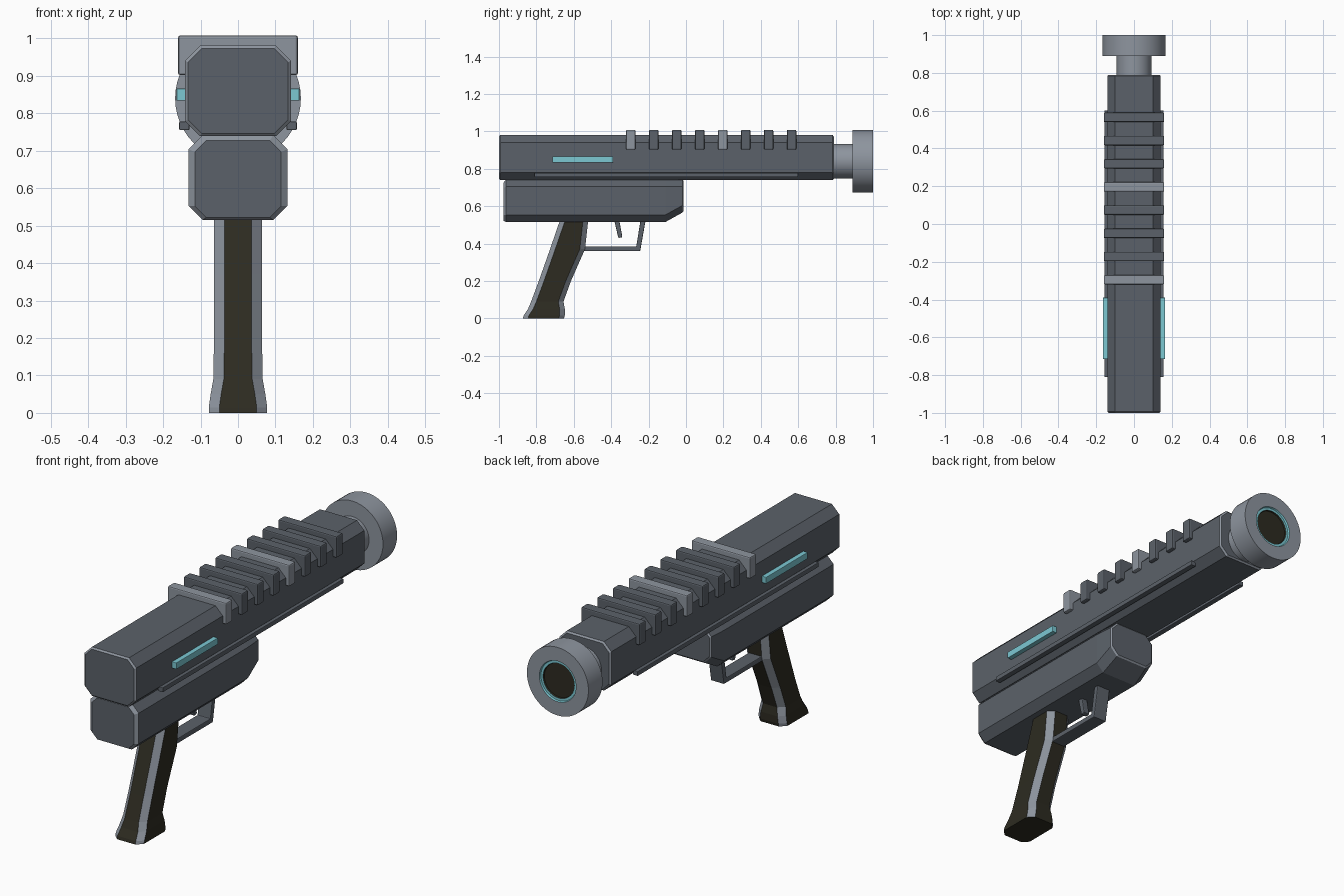
import bpy, bmesh, math
from mathutils import Vector

if "Cube" in bpy.data.objects:
    bpy.data.objects.remove(bpy.data.objects["Cube"])


def material(name, rgb):
    m = bpy.data.materials.new(name)
    m.diffuse_color = (*rgb, 1)
    m.use_nodes = True
    m.node_tree.nodes["Principled BSDF"].inputs["Base Color"].default_value = m.diffuse_color
    return m


GUNMETAL = material("dark gunmetal", (0.105, 0.121, 0.143))
STEEL = material("light steel", (0.27, 0.30, 0.345))
GLOW = material("cyan glow", (0.20, 0.58, 0.65))
RUBBER = material("black olive rubber", (0.026, 0.024, 0.015))


def finish(name, bm, mats, bevel=0, smooth=False):
    bmesh.ops.recalc_face_normals(bm, faces=bm.faces)
    me = bpy.data.meshes.new(name)
    bm.to_mesh(me)
    bm.free()
    ob = bpy.data.objects.new(name, me)
    bpy.context.collection.objects.link(ob)
    for m in mats:
        me.materials.append(m)
    if bevel:
        mod = ob.modifiers.new("edge bevel", 'BEVEL')
        mod.width = bevel
        mod.segments = 2
    if smooth:
        bpy.ops.object.select_all(action='DESELECT')
        ob.select_set(True)
        bpy.context.view_layer.objects.active = ob
        bpy.ops.object.shade_smooth_by_angle(angle=math.radians(35))
    return ob


def octagon(w, lo, hi, c):
    """Chamfered rectangle: half width w, second axis from lo to hi."""
    return [(w - c, lo), (w, lo + c), (w, hi - c), (w - c, hi),
            (c - w, hi), (-w, hi - c), (-w, lo + c), (c - w, lo)]


def loft(name, rings, mats, rule=None):
    """Skin a list of vertex rings; rule(ring, side) gives the material slot."""
    bm = bmesh.new()
    vs = [[bm.verts.new(p) for p in r] for r in rings]
    n = len(vs[0])
    for i in range(len(vs) - 1):
        for j in range(n):
            k = (j + 1) % n
            f = bm.faces.new((vs[i][j], vs[i][k], vs[i + 1][k], vs[i + 1][j]))
            f.material_index = rule(i, j) if rule else 0
    bm.faces.new(vs[0])
    bm.faces.new(vs[-1])
    return finish(name, bm, mats)


def box(name, x, y, z, mat, bevel=0.004):
    bm = bmesh.new()
    bmesh.ops.create_cube(bm, size=1)
    for v in bm.verts:
        v.co = Vector([a + (b - a) * (t + 0.5) for (a, b), t in zip((x, y, z), v.co)])
    return finish(name, bm, [mat], bevel)


def lathe(name, profile, mats, slots, z=0.84, n=48):
    """Revolve (radius, y) points about the barrel axis."""
    bm = bmesh.new()
    rings = [[bm.verts.new((r * math.cos(a), y, z + r * math.sin(a)))
              for a in (2 * math.pi * i / n for i in range(n))] for r, y in profile]
    for i in range(len(rings) - 1):
        for j in range(n):
            k = (j + 1) % n
            f = bm.faces.new((rings[i][j], rings[i][k], rings[i + 1][k], rings[i + 1][j]))
            f.material_index = slots[i]
    bm.faces.new(rings[0]).material_index = slots[0]
    bm.faces.new(rings[-1]).material_index = slots[-1]
    return finish(name, bm, mats, smooth=True)


def side_prism(name, pts, hw, mat, bevel=0.004):
    """Extrude a (y, z) outline across x."""
    bm = bmesh.new()
    f = bm.faces.new([bm.verts.new((-hw, y, z)) for y, z in pts])
    ext = bmesh.ops.extrude_face_region(bm, geom=[f])["geom"]
    bmesh.ops.translate(bm, verts=[v for v in ext if isinstance(v, bmesh.types.BMVert)],
                        vec=(2 * hw, 0, 0))
    return finish(name, bm, [mat], bevel)


def along_y(sections):
    return [[(x, y, z) for x, z in octagon(w, lo, hi, c)] for y, w, lo, hi, c in sections]


# upper receiver, with light edges at both ends
loft("upper_receiver", along_y([
    (-1.0, 0.134, 0.746, 0.973, 0.037), (-0.993, 0.141, 0.739, 0.981, 0.04),
    (0.783, 0.141, 0.739, 0.981, 0.04), (0.79, 0.134, 0.746, 0.973, 0.037)]),
    [GUNMETAL, STEEL], lambda i, j: int(i != 1))

# lower receiver, cut away under the nose
loft("lower_receiver", along_y([
    (-0.975, 0.115, 0.522, 0.727, 0.03), (-0.962, 0.132, 0.515, 0.742, 0.038),
    (-0.11, 0.132, 0.515, 0.742, 0.038), (-0.02, 0.125, 0.565, 0.742, 0.038),
    (-0.014, 0.118, 0.572, 0.735, 0.035)]),
    [GUNMETAL, STEEL], lambda i, j: int(i in (0, 3)))

# cooling ribs, two of them in light steel
for i in range(8):
    y = -0.295 + 0.1228 * i
    box(f"rib_{i + 1}", (-0.16, 0.16), (y - 0.025, y + 0.025), (0.902, 1.008),
        STEEL if i in (0, 4) else GUNMETAL, 0.006)

# side rails and light strips
for s, side in ((-1, "left"), (1, "right")):
    xs = sorted((s * 0.13, s * 0.157))
    box(f"rail_{side}", xs, (-0.81, 0.60), (0.755, 0.778), GUNMETAL, 0.003)
    xs = sorted((s * 0.13, s * 0.164))
    box(f"light_strip_{side}", xs, (-0.715, -0.39), (0.834, 0.866), GLOW, 0.002)

# barrel and muzzle with glowing bore ring
lathe("barrel", [(0.092, 0.76), (0.092, 0.90)], [STEEL], [0])
lathe("muzzle", [(0.168, 0.89), (0.168, 1.0), (0.100, 1.0), (0.097, 0.992),
                 (0.085, 0.992), (0.083, 0.985)],
      [STEEL, GLOW, RUBBER], [0, 0, 1, 1, 2])

# grip: rubber faces with steel chamfered corners
grip = [(0.0, -0.872, -0.652, 0.078), (0.015, -0.868, -0.648, 0.078),
        (0.05, -0.845, -0.648, 0.073), (0.09, -0.828, -0.655, 0.066),
        (0.20, -0.787, -0.615, 0.064), (0.37, -0.727, -0.54, 0.064),
        (0.53, -0.672, -0.522, 0.064)]
loft("grip", [[(x, y, z) for x, y in octagon(w, lo, hi, 0.028)] for z, lo, hi, w in grip],
     [RUBBER, STEEL], lambda i, j: int(j % 2 == 0))

# trigger guard and trigger
side_prism("trigger_guard", [(-0.56, 0.385), (-0.56, 0.36), (-0.245, 0.36), (-0.215, 0.53),
                             (-0.242, 0.53), (-0.266, 0.385)], 0.036, GUNMETAL)
side_prism("trigger", [(-0.385, 0.53), (-0.362, 0.43), (-0.34, 0.434), (-0.358, 0.53)],
           0.016, GUNMETAL)
